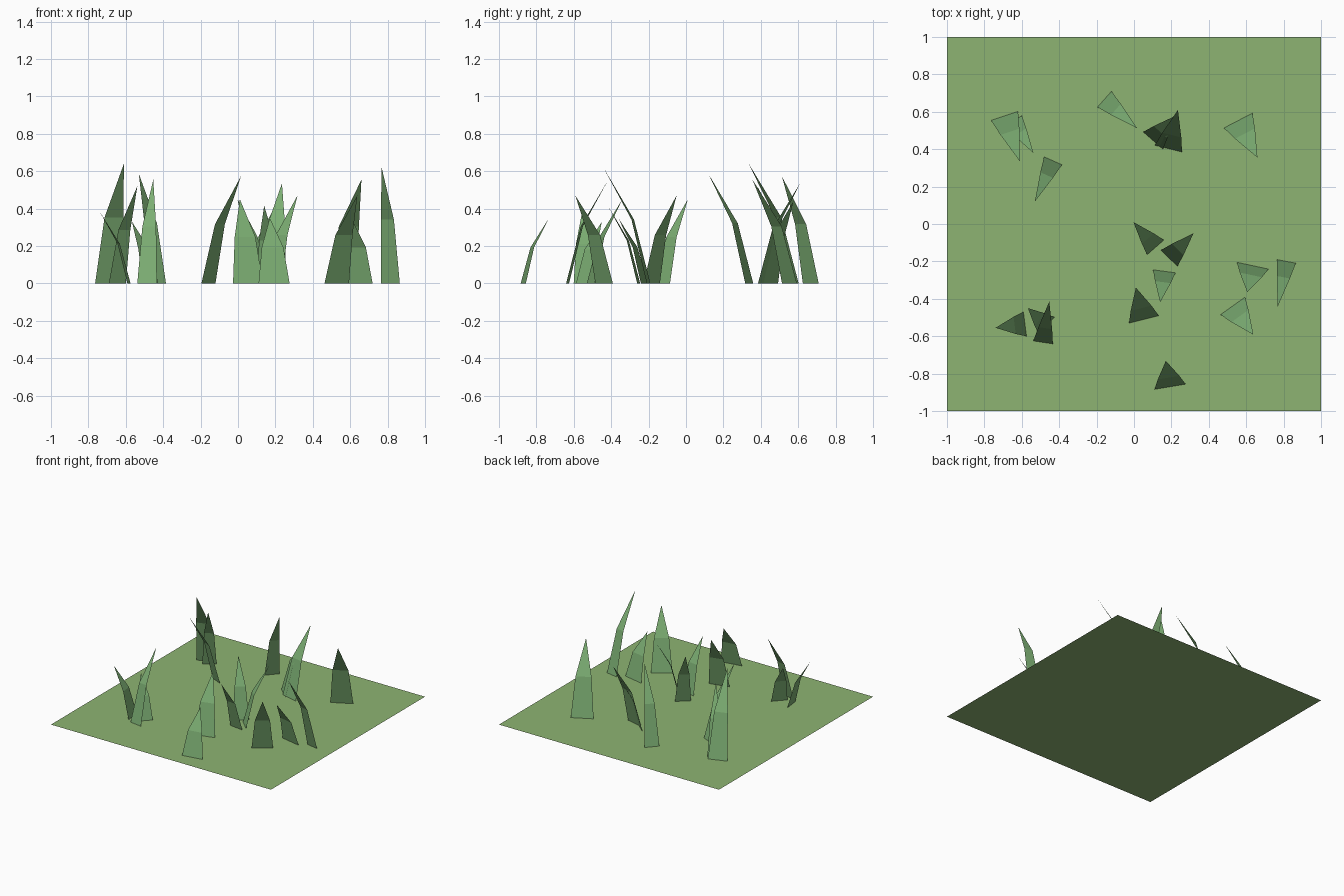
import bpy
from mathutils import Vector


def material(name, color):
    m = bpy.data.materials.new(name)
    m.diffuse_color = (*color, 1)
    return m


def add_mesh(name, verts, faces, mat):
    me = bpy.data.meshes.new(name)
    me.from_pydata(verts, [], faces)
    me.materials.append(mat)
    ob = bpy.data.objects.new(name, me)
    bpy.context.collection.objects.link(ob)
    return ob


ground_green = material("ground_green", (0.27, 0.455, 0.17))
blade_green = material("blade_green", (0.20, 0.42, 0.17))

# flat ground sheet
add_mesh("ground", [(-1, -1, 0), (1, -1, 0), (1, 1, 0), (-1, 1, 0)],
         [(0, 1, 2, 3)], ground_green)


# bent blade: tapering quad below, triangle above, curving from the foot to the tip
def blade(x, y, tip_x, tip_y, height, width):
    foot = Vector((x, y, 0))
    lean = Vector((tip_x - x, tip_y - y, 0))
    side = Vector((-lean.y, lean.x, 0)).normalized() * width / 2
    mid = foot + lean * 0.35 + Vector((0, 0, height * 0.55))
    tip = foot + lean + Vector((0, 0, height))
    add_mesh("grass_blade",
             [foot - side, foot + side, mid + side * 0.7, mid - side * 0.7, tip],
             [(0, 1, 2, 3), (3, 2, 4)], blade_green)


# foot x, foot y, tip x, tip y, height, width
blades = [
    (-0.692, 0.578, -0.61, 0.335, 0.64, 0.152),
    (-0.645, 0.551, -0.538, 0.38, 0.52, 0.107),
    (-0.433, 0.338, -0.53, 0.12, 0.585, 0.105),
    (-0.158, 0.667, 0.017, 0.512, 0.575, 0.113),
    (0.184, 0.403, 0.235, 0.61, 0.535, 0.150),
    (0.102, 0.446, 0.215, 0.575, 0.44, 0.140),
    (0.557, 0.553, 0.66, 0.355, 0.555, 0.172),
    (0.115, -0.125, -0.003, 0.01, 0.45, 0.120),
    (0.188, -0.183, 0.318, -0.05, 0.47, 0.124),
    (0.162, -0.253, 0.14, -0.418, 0.415, 0.121),
    (0.635, -0.223, 0.605, -0.363, 0.35, 0.173),
    (0.815, -0.20, 0.768, -0.442, 0.62, 0.102),
    (0.528, -0.438, 0.638, -0.592, 0.47, 0.161),
    (0.053, -0.51, 0.01, -0.34, 0.45, 0.164),
    (0.193, -0.87, 0.17, -0.732, 0.35, 0.168),
    (-0.583, -0.535, -0.74, -0.555, 0.385, 0.132),
    (-0.486, -0.633, -0.453, -0.415, 0.555, 0.106),
    (-0.468, -0.543, -0.567, -0.45, 0.33, 0.124),
]
for b in blades:
    blade(*b)
